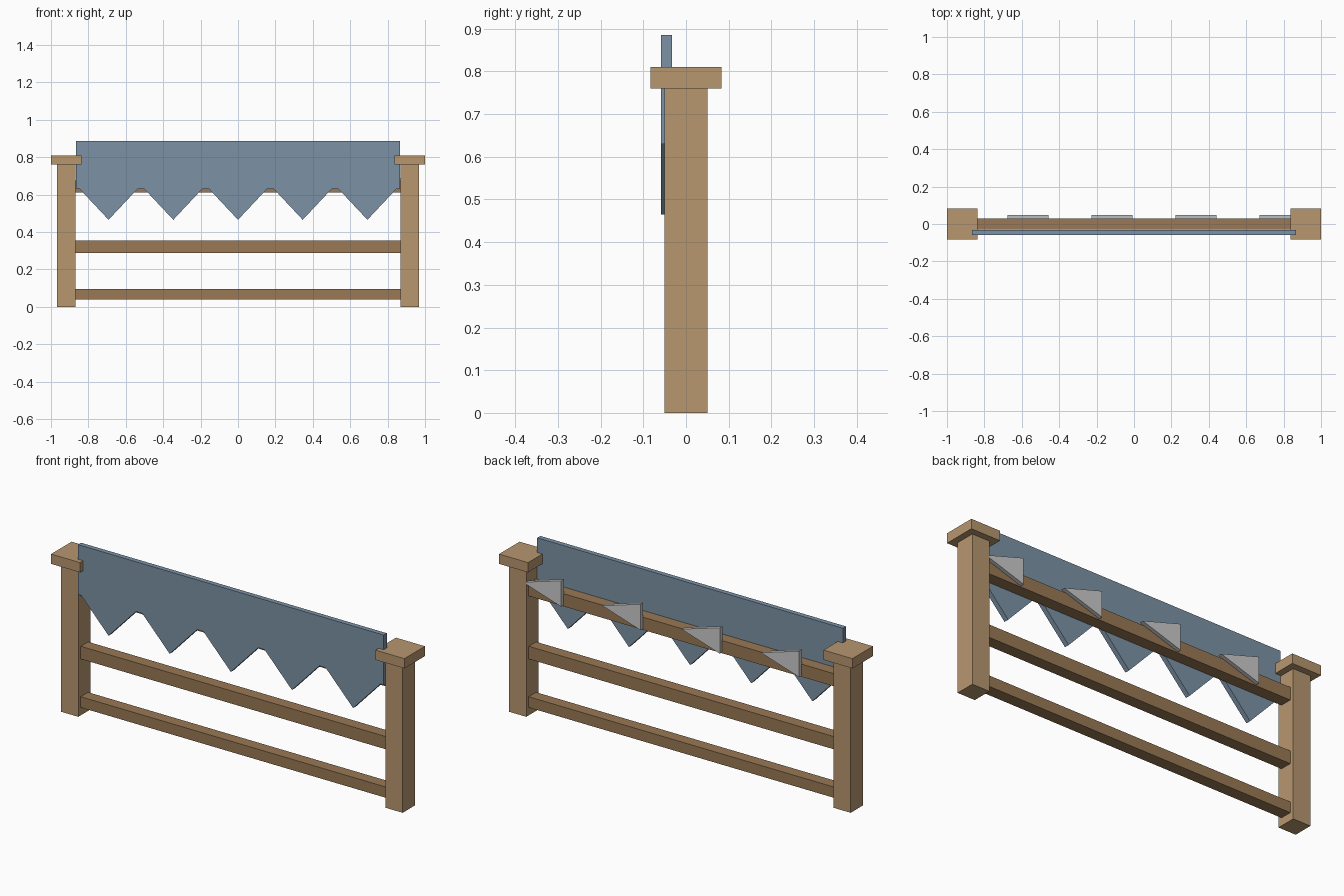
import bpy

if "Cube" in bpy.data.objects:
    bpy.data.objects.remove(bpy.data.objects["Cube"])


def material(name, rgb):
    m = bpy.data.materials.new(name)
    m.diffuse_color = (*rgb, 1)
    m.use_nodes = True
    m.node_tree.nodes["Principled BSDF"].inputs["Base Color"].default_value = m.diffuse_color
    return m


WOOD = material("light_wood", (0.48, 0.31, 0.16))
DARK_WOOD = material("dark_wood", (0.32, 0.19, 0.09))
BLUE = material("blue_cloth", (0.20, 0.29, 0.38))


def prism(name, profile, y0, y1, mat=None):
    """Extrude an (x, z) outline, listed anticlockwise from the front, along y."""
    n = len(profile)
    verts = [(x, y, z) for y in (y0, y1) for x, z in profile]
    faces = [list(range(n)), list(range(2 * n - 1, n - 1, -1))]
    faces += [(i, i + n, (i + 1) % n + n, (i + 1) % n) for i in range(n)]
    mesh = bpy.data.meshes.new(name)
    mesh.from_pydata(verts, [], faces)
    if mat:
        mesh.materials.append(mat)
    obj = bpy.data.objects.new(name, mesh)
    bpy.context.collection.objects.link(obj)
    return obj


def box(name, x0, x1, y, z0, z1, mat):
    return prism(name, [(x0, z0), (x1, z0), (x1, z1), (x0, z1)], -y, y, mat)


# Posts with overhanging caps
for side, s in (("left", -1), ("right", 1)):
    c = s * 0.918
    box(side + "_post", c - 0.049, c + 0.049, 0.05, 0, 0.76, WOOD)
    box(side + "_post_cap", c - 0.082, c + 0.082, 0.083, 0.76, 0.81, WOOD)

# Horizontal rails
for name, z0, z1 in (("lower", 0.04, 0.095), ("middle", 0.288, 0.353), ("upper", 0.61, 0.675)):
    box(name + "_rail", -0.87, 0.87, 0.03, z0, z1, DARK_WOOD)

# Front panel with a row of pointed teeth
outline = [(-0.865, 0.63)]
for i in range(5):
    c = (i - 2) * 0.346
    outline += [(c - 0.155, 0.63), (c, 0.465), (c + 0.155, 0.63)]
outline += [(0.865, 0.63), (0.865, 0.885), (-0.865, 0.885)]
prism("toothed_panel", outline, -0.058, -0.033, BLUE)

# Triangular wedges on the back of the upper rail
for i in range(4):
    x = -0.675 + i * 0.449
    prism(f"back_wedge_{i + 1}", [(x, 0.615), (x + 0.217, 0.683), (x, 0.748)], 0.028, 0.049)
